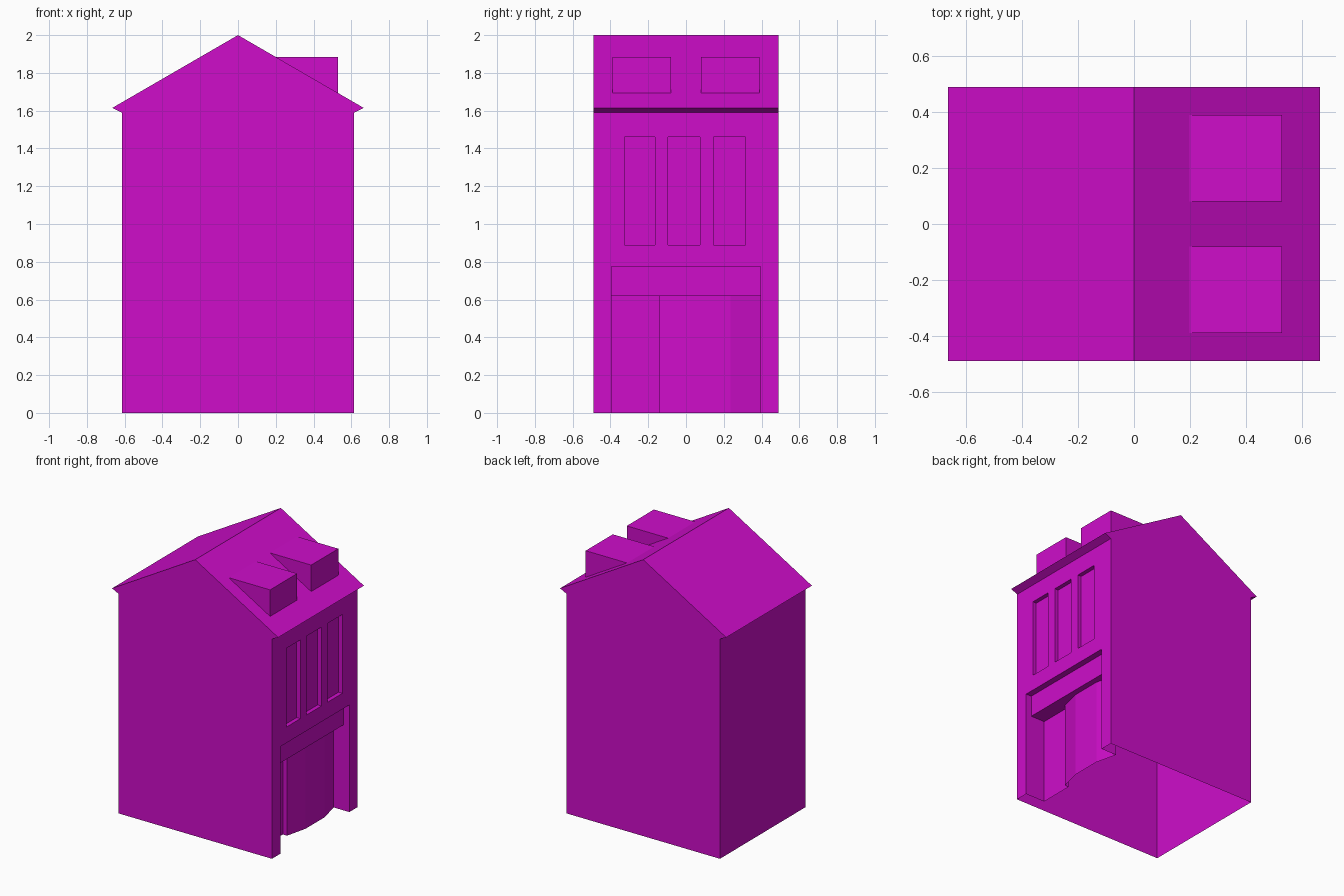
import bpy
import bmesh
from mathutils import Vector

if "Cube" in bpy.data.objects:
    bpy.data.objects.remove(bpy.data.objects["Cube"])

mat = bpy.data.materials.new("magenta")
mat.diffuse_color = (0.62, 0.004, 0.59, 1.0)
mat.use_nodes = True
mat.node_tree.nodes["Principled BSDF"].inputs["Base Color"].default_value = mat.diffuse_color

X, Y = 0.615, 0.49          # body half sizes
EAVE_X, EAVE_Z, WALL_Z = 0.665, 1.615, 1.59


class Part:
    """Collects flat faces, each turned towards a given direction."""

    def __init__(self, name):
        self.name, self.bm = name, bmesh.new()

    def face(self, pts, facing):
        f = self.bm.faces.new([self.bm.verts.new(p) for p in pts])
        f.normal_update()
        if f.normal.dot(Vector(facing)) < 0:
            f.normal_flip()

    def rect_x(self, x, y0, y1, z0, z1):
        self.face([(x, y0, z0), (x, y1, z0), (x, y1, z1), (x, y0, z1)], (1, 0, 0))

    def rect_y(self, y, x0, x1, z0, z1, s):
        self.face([(x0, y, z0), (x1, y, z0), (x1, y, z1), (x0, y, z1)], (0, s, 0))

    def rect_z(self, z, x0, x1, y0, y1, s):
        self.face([(x0, y0, z), (x1, y0, z), (x1, y1, z), (x0, y1, z)], (0, 0, s))

    def done(self):
        bmesh.ops.remove_doubles(self.bm, verts=self.bm.verts, dist=0.0001)
        me = bpy.data.meshes.new(self.name)
        self.bm.to_mesh(me)
        self.bm.free()
        me.materials.append(mat)
        bpy.context.collection.objects.link(bpy.data.objects.new(self.name, me))


# Gable ends, rear wall and roof; the underside is open
outline = [(-X, 0), (-X, WALL_Z), (-EAVE_X, EAVE_Z), (0, 2.0),
           (EAVE_X, EAVE_Z), (X, WALL_Z), (X, 0)]
facings = [(-1, 0, 0), (-0.1, 0, -1), (0, 0, 1), (0, 0, 1), (0.1, 0, -1)]
shell = Part("house_shell")
for s in (-1, 1):
    shell.face([(x, s * Y, z) for x, z in outline], (0, s, 0))
for (a, b), n in zip(zip(outline, outline[1:]), facings):
    shell.face([(a[0], -Y, a[1]), (b[0], -Y, b[1]),
                (b[0], Y, b[1]), (a[0], Y, a[1])], n)
shell.done()

# Street wall on the +x side, as a grid of cells with openings left out
SHOP_Y, SHOP_Z = 0.395, 0.775
WIN = [(-0.325, -0.165), (-0.095, 0.075), (0.145, 0.315)]
WIN_Z0, WIN_Z1 = 0.89, 1.46
holes = [(-SHOP_Y, SHOP_Y, 0, SHOP_Z)] + [(a, b, WIN_Z0, WIN_Z1) for a, b in WIN]
ys = sorted({-Y, Y} | {v for h in holes for v in h[:2]})
zs = sorted({0, WALL_Z} | {v for h in holes for v in h[2:]})
wall = Part("street_wall")
for y0, y1 in zip(ys, ys[1:]):
    for z0, z1 in zip(zs, zs[1:]):
        cy, cz = (y0 + y1) / 2, (z0 + z1) / 2
        if not any(h[0] < cy < h[1] and h[2] < cz < h[3] for h in holes):
            wall.rect_x(X, y0, y1, z0, z1)
wall.done()

# Recessed tall windows
for i, (y0, y1) in enumerate(WIN):
    win = Part(f"window_{i + 1}")
    xi = X - 0.03
    win.rect_x(xi, y0, y1, WIN_Z0, WIN_Z1)
    win.rect_y(y0, xi, X, WIN_Z0, WIN_Z1, 1)
    win.rect_y(y1, xi, X, WIN_Z0, WIN_Z1, -1)
    win.rect_z(WIN_Z0, xi, X, y0, y1, 1)
    win.rect_z(WIN_Z1, xi, X, y0, y1, -1)
    win.done()

# Sign board above the shop
SIGN_X, SIGN_Z = 0.57, 0.62
sign = Part("sign_board")
sign.rect_x(SIGN_X, -SHOP_Y, SHOP_Y, SIGN_Z, SHOP_Z)
sign.rect_z(SHOP_Z, SIGN_X, X, -SHOP_Y, SHOP_Y, -1)
for s in (-1, 1):
    sign.rect_y(s * SHOP_Y, SIGN_X, X, SIGN_Z, SHOP_Z, -s)
sign.done()

# Shop front: flat door recess and bowed bay, seen in plan as (x, y)
DOOR_X, BAY_X = 0.457, 0.49
plan = [(DOOR_X, -SHOP_Y), (DOOR_X, -0.14), (BAY_X, -0.14),
        (0.528, 0.02), (0.528, 0.235), (BAY_X, SHOP_Y)]
shop = Part("shop_front")
for (xa, ya), (xb, yb) in zip(plan, plan[1:]):
    shop.face([(xa, ya, 0), (xb, yb, 0), (xb, yb, SIGN_Z), (xa, ya, SIGN_Z)],
              (yb - ya, xa - xb, 0))
shop.rect_y(-SHOP_Y, DOOR_X, X, 0, SIGN_Z, 1)
shop.rect_y(SHOP_Y, BAY_X, X, 0, SIGN_Z, -1)
ceiling = plan + [(SIGN_X, SHOP_Y), (SIGN_X, -SHOP_Y)]
shop.face([(x, y, SIGN_Z) for x, y in ceiling], (0, 0, -1))
shop.done()

# Flat-topped dormers on the street slope
D_X, D_TOP = 0.53, 1.885
slope = (2.0 - EAVE_Z) / EAVE_X
d_back, d_low = (2.0 - D_TOP) / slope, 2.0 - D_X * slope
for name, y0, y1 in (("dormer_near", -0.39, -0.08), ("dormer_far", 0.08, 0.39)):
    d = Part(name)
    d.rect_z(D_TOP, d_back, D_X, y0, y1, 1)
    d.rect_x(D_X, y0, y1, d_low, D_TOP)
    for y, s in ((y0, -1), (y1, 1)):
        d.face([(d_back, y, D_TOP), (D_X, y, D_TOP), (D_X, y, d_low)], (0, s, 0))
    d.done()
